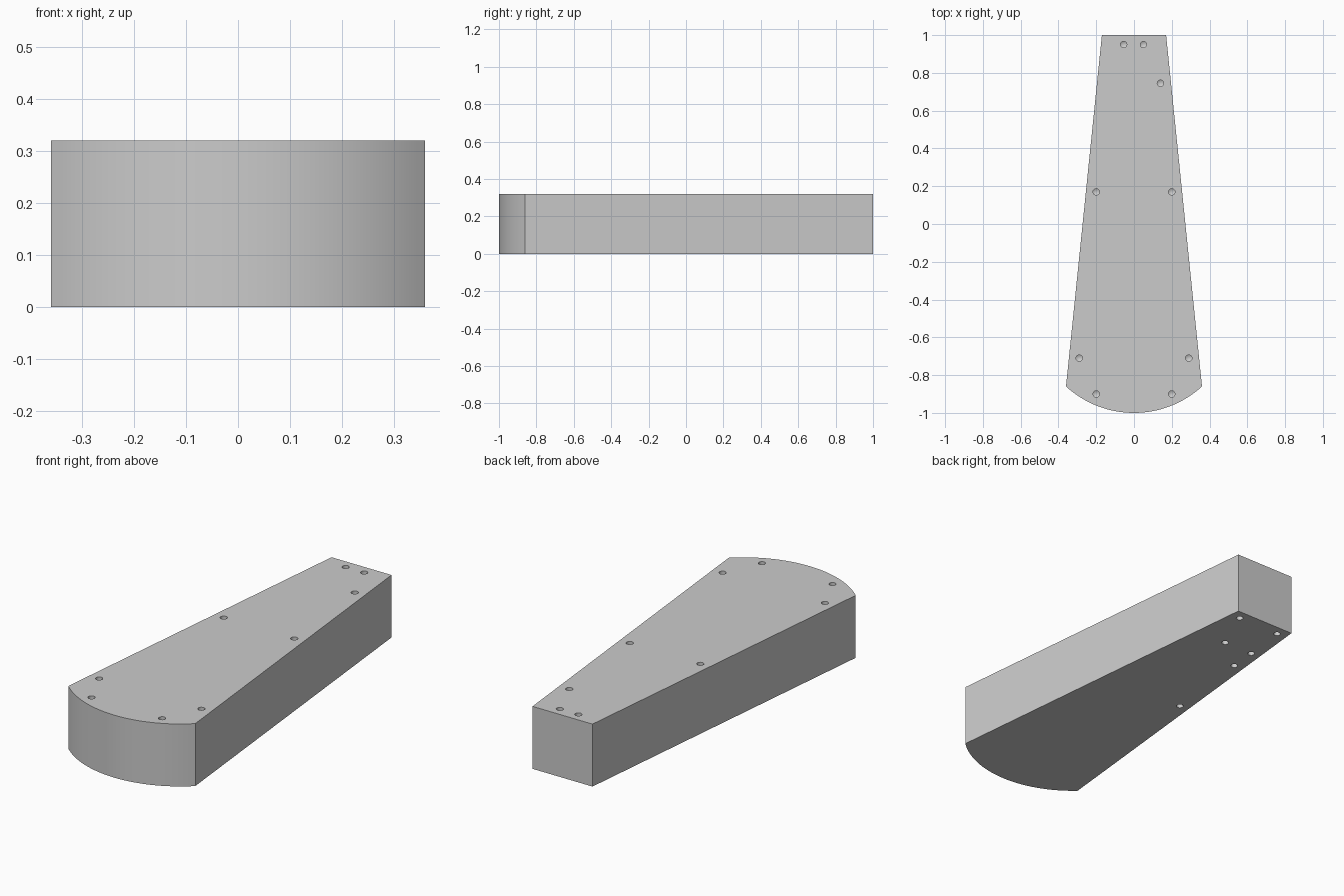
import bpy
import bmesh
import math
from mathutils import Matrix, Vector

HEIGHT = 0.32
HOLE_RADIUS = 0.017
HOLE_DEPTH = 0.1

cube = bpy.data.objects.get("Cube")
if cube:
    bpy.data.objects.remove(cube, do_unlink=True)

grey = bpy.data.materials.new("plain grey")
grey.use_nodes = True
grey.diffuse_color = (0.6, 0.6, 0.6, 1)
grey.node_tree.nodes["Principled BSDF"].inputs["Base Color"].default_value = grey.diffuse_color


def add_object(name, bm):
    bmesh.ops.recalc_face_normals(bm, faces=bm.faces)
    mesh = bpy.data.meshes.new(name)
    bm.to_mesh(mesh)
    bm.free()
    mesh.materials.append(grey)
    obj = bpy.data.objects.new(name, mesh)
    bpy.context.collection.objects.link(obj)
    return obj


# Tapered block: straight narrow back, rounded wide front
half_front, half_back, corner_y = 0.36, 0.17, -0.86
rise = 1 + corner_y
radius = (half_front ** 2 + rise ** 2) / (2 * rise)
sweep = math.asin(half_front / radius)
segments = 32
outline = [(half_back, 1), (-half_back, 1)]
for i in range(segments + 1):
    a = sweep * (2 * i / segments - 1)
    outline.append((radius * math.sin(a), radius - 1 - radius * math.cos(a)))

bm = bmesh.new()
base = bm.faces.new([bm.verts.new((x, y, 0)) for x, y in outline])
top = bmesh.ops.extrude_face_region(bm, geom=[base])["geom"]
bmesh.ops.translate(bm, vec=(0, 0, HEIGHT),
                    verts=[v for v in top if isinstance(v, bmesh.types.BMVert)])
block = add_object("tapered_block", bm)

# Blind drilled holes with conical tips, in the top and the underside
top_holes = [(-0.055, 0.95), (0.05, 0.95), (0.14, 0.745)]
for x, y in [(0.2, 0.17), (0.29, -0.71), (0.2, -0.9)]:
    top_holes += [(x, y), (-x, y)]
bottom_holes = [(0.12, 0.95), (-0.12, 0.95), (0.02, 0.72),
                (-0.147, 0.72), (-0.16, 0.575), (-0.21, 0.1)]


def add_drill(bm, x, y, z, inward):
    """Drill shape starting just outside the surface and pointing inward."""
    cyl = bmesh.ops.create_cone(bm, cap_ends=True, segments=20, radius1=HOLE_RADIUS,
                                radius2=HOLE_RADIUS, depth=HOLE_DEPTH * 2,
                                matrix=Matrix.Translation((x, y, z)))
    inner = [v for v in cyl["verts"] if (v.co.z - z) * inward > 0]
    cap = next(f for f in inner[0].link_faces if len(f.verts) == 20)
    tip = bmesh.ops.poke(bm, faces=[cap])["verts"][0]
    tip.co += Vector((0, 0, inward * 0.01))


bm = bmesh.new()
for x, y in top_holes:
    add_drill(bm, x, y, HEIGHT, -1)
for x, y in bottom_holes:
    add_drill(bm, x, y, 0, 1)
drills = add_object("hole_cutters", bm)
drills.hide_render = True
drills.hide_viewport = True

cut = block.modifiers.new("drilled holes", "BOOLEAN")
cut.operation = "DIFFERENCE"
cut.solver = "EXACT"
cut.object = drills

# Bake the holes, remove the cutters, then smooth the curved walls only
bpy.context.view_layer.objects.active = block
block.select_set(True)
bpy.ops.object.modifier_apply(modifier=cut.name)
bpy.data.objects.remove(drills, do_unlink=True)
bpy.ops.object.shade_smooth_by_angle(angle=math.radians(30))
